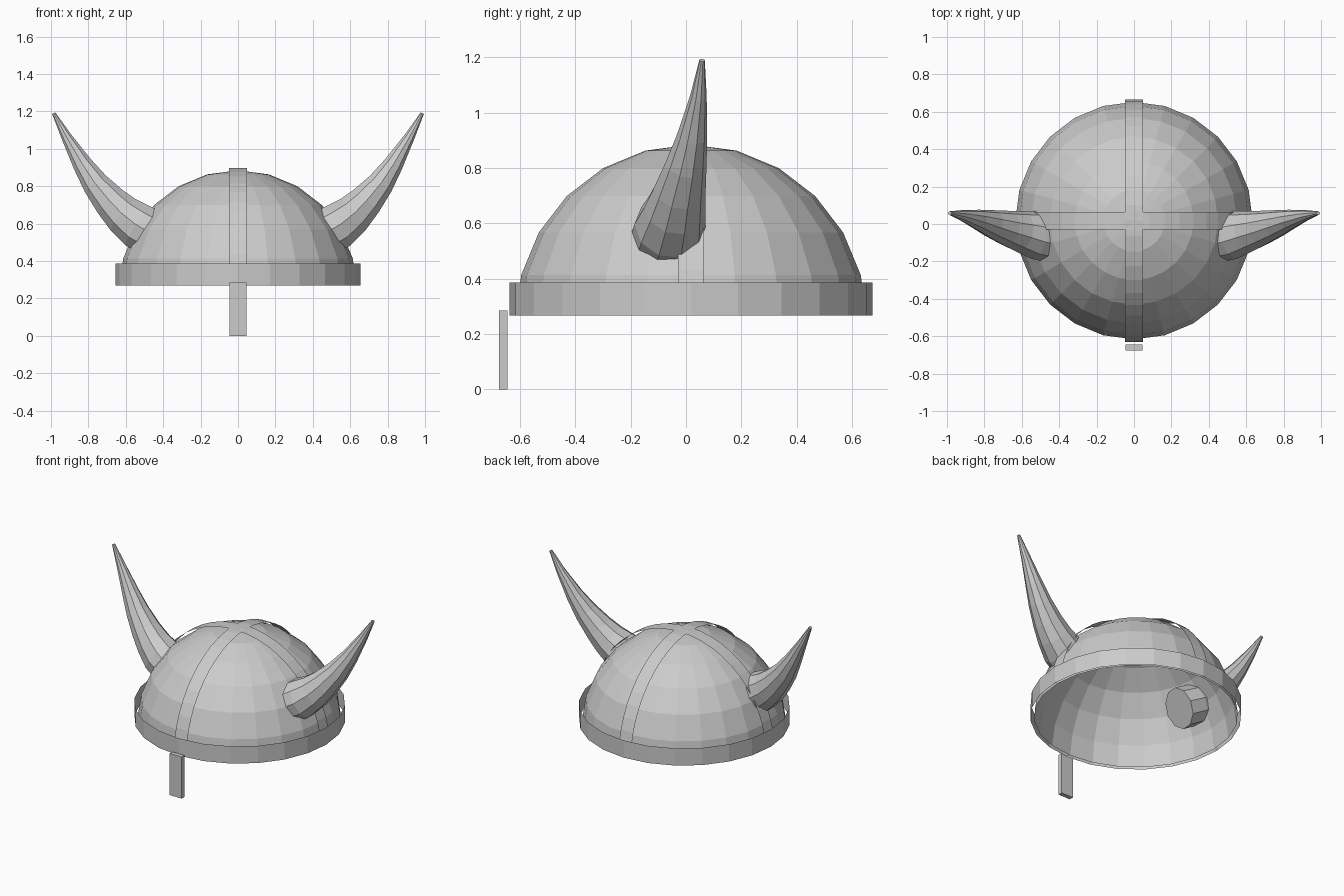
import bpy, bmesh, math
from mathutils import Vector

if "Cube" in bpy.data.objects:
    bpy.data.objects.remove(bpy.data.objects["Cube"])

CY = 0.018      # centre of the bowl in y
CZ = 0.25       # height of the bowl's centre
SIDES = 24

grey = bpy.data.materials.new("steel grey")
grey.diffuse_color = (0.6, 0.6, 0.6, 1)
grey.use_nodes = True
grey.node_tree.nodes["Principled BSDF"].inputs["Base Color"].default_value = grey.diffuse_color


def finish(name, bm):
    me = bpy.data.meshes.new(name)
    bm.to_mesh(me)
    bm.free()
    me.materials.append(grey)
    ob = bpy.data.objects.new(name, me)
    bpy.context.collection.objects.link(ob)
    return ob


def skin(bm, rings, closed=True):
    """Join neighbouring rings of points with quads."""
    vs = [[bm.verts.new(p) for p in r] for r in rings]
    n = len(vs[0])
    for a, b in zip(vs, vs[1:]):
        for i in range(n if closed else n - 1):
            j = (i + 1) % n
            bm.faces.new((a[i], a[j], b[j], b[i]))
    return vs


def circle(r, z):
    return [(r * math.cos(t), CY + r * math.sin(t), z)
            for t in (2 * math.pi * i / SIDES for i in range(SIDES))]


# dome: open hemisphere shell
R = 0.635
bm = bmesh.new()
lats = [math.radians(a) for a in (2, 15, 30, 45, 60, 75)]
vs = skin(bm, [circle(R * math.cos(a), CZ + R * math.sin(a)) for a in lats])
top = bm.verts.new((0, CY, CZ + R))
for i in range(SIDES):
    bm.faces.new((vs[-1][i], vs[-1][(i + 1) % SIDES], top))
finish("dome", bm)

# rim band: thin open ring
bm = bmesh.new()
skin(bm, [circle(0.656, 0.268), circle(0.656, 0.386)])
finish("rim_band", bm)

# crossing straps: thin arcs over the dome
for name, along_x in (("strap_front_back", False), ("strap_side_side", True)):
    bm = bmesh.new()
    rings = []
    for i in range(25):
        t = math.radians(2 + 176 * i / 24)
        u, z = 0.648 * math.cos(t), CZ + 0.648 * math.sin(t)
        if along_x:
            rings.append([(u, CY + w, z) for w in (-0.047, 0.047)])
        else:
            rings.append([(-w, CY + u, z) for w in (-0.047, 0.047)])
    skin(bm, rings, closed=False)
    finish(name, bm)

# nose guard
bm = bmesh.new()
bmesh.ops.create_cube(bm, size=1)
for v in bm.verts:
    v.co = (v.co.x * 0.09, -0.66 + v.co.y * 0.03, 0.1425 + v.co.z * 0.285)
finish("nose_guard", bm)

# horns: tapered ten-sided tubes along a curved centre line (x, y, z, radius)
path = [(0.43, -0.075, 0.53, 0.132), (0.53, -0.058, 0.585, 0.13),
        (0.61, -0.04, 0.645, 0.112), (0.68, -0.023, 0.715, 0.095),
        (0.76, 0.0, 0.81, 0.075), (0.83, 0.022, 0.915, 0.055),
        (0.915, 0.045, 1.06, 0.03), (0.985, 0.058, 1.19, 0.01)]
for name, s in (("right_horn", 1), ("left_horn", -1)):
    bm = bmesh.new()
    pts = [Vector(p[:3]) for p in path]
    rings = []
    for k, p in enumerate(pts):
        d = (pts[min(k + 1, len(pts) - 1)] - pts[max(k - 1, 0)]).normalized()
        side = Vector((0, 1, 0))
        side = (side - d * side.dot(d)).normalized()
        up = d.cross(side)
        ring = []
        for i in range(10):
            a = 2 * math.pi * i / 10
            q = p + (side * math.cos(a) + up * math.sin(a)) * path[k][3]
            ring.append((q.x * s, q.y, q.z))
        rings.append(ring)
    vs = skin(bm, rings)
    bm.faces.new(vs[0])
    bm.faces.new(vs[-1])
    bmesh.ops.recalc_face_normals(bm, faces=bm.faces)
    finish(name, bm)
